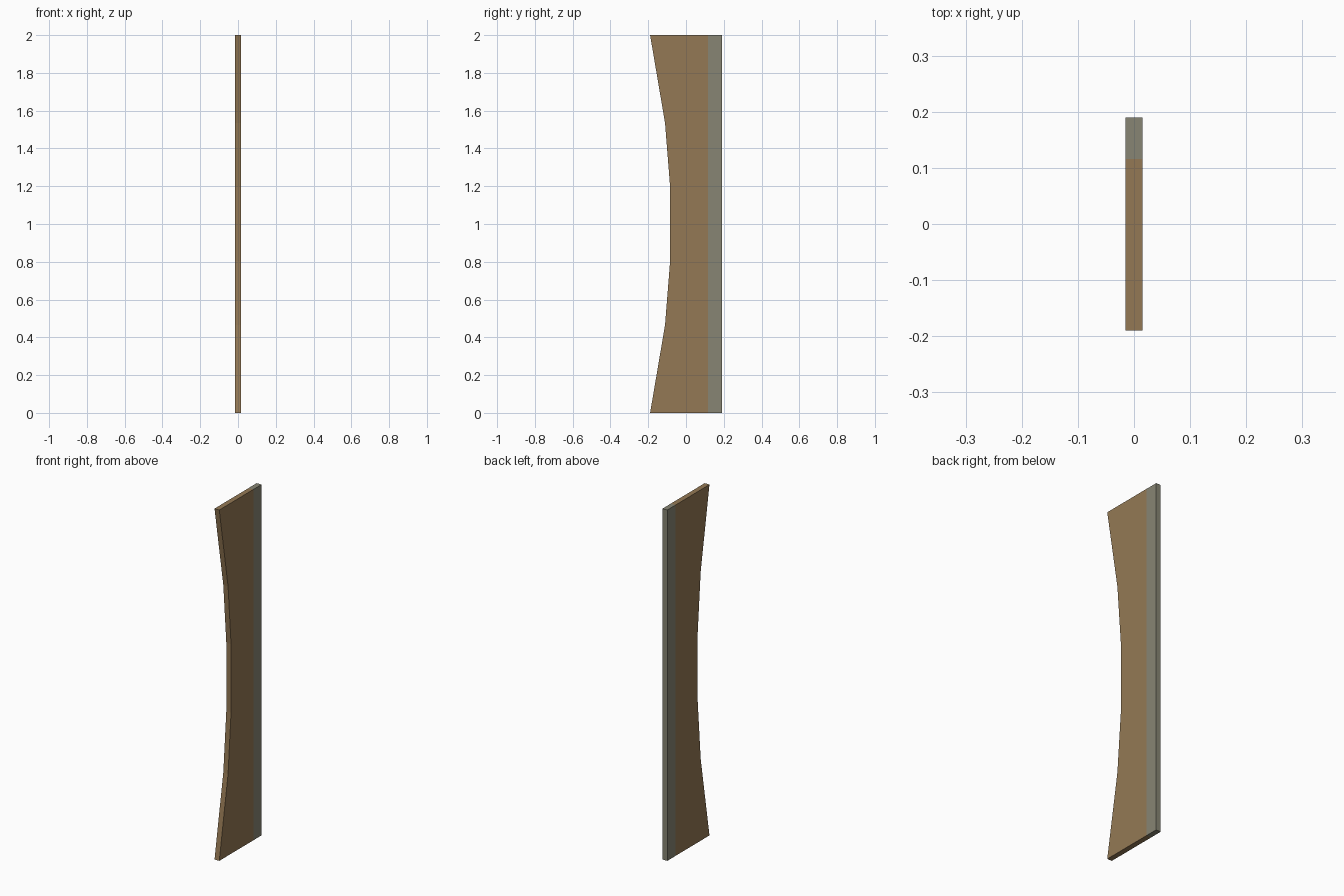
import bpy, bmesh

if "Cube" in bpy.data.objects:
    bpy.data.objects.remove(bpy.data.objects["Cube"])

HALF_T = 0.015   # half thickness in x
BACK = 0.19      # rear edge
SEAM = 0.116     # where the wood meets the grey strip


def make_mat(name, rgb):
    m = bpy.data.materials.new(name)
    m.diffuse_color = (*rgb, 1.0)
    m.use_nodes = True
    m.node_tree.nodes["Principled BSDF"].inputs["Base Color"].default_value = m.diffuse_color
    return m


wood = make_mat("brown wood", (0.296, 0.191, 0.089))
grey = make_mat("weathered grey", (0.242, 0.235, 0.174))

# Curved front edge: lower half mirrored to the upper half
lower = [(-0.19, 0.0), (-0.111, 0.465), (-0.084, 0.805)]
front = lower + [(y, 2.0 - z) for y, z in reversed(lower)]
profile = front + [(BACK, 2.0), (BACK, 0.0)]

# Extrude the profile into a thin board
bm = bmesh.new()
face = bm.faces.new([bm.verts.new((-HALF_T, y, z)) for y, z in profile])
ext = bmesh.ops.extrude_face_region(bm, geom=[face])
verts = [v for v in ext["geom"] if isinstance(v, bmesh.types.BMVert)]
bmesh.ops.translate(bm, verts=verts, vec=(2 * HALF_T, 0, 0))

# Cut the seam and colour the rear strip
bmesh.ops.bisect_plane(bm, geom=bm.verts[:] + bm.edges[:] + bm.faces[:],
                       plane_co=(0, SEAM, 0), plane_no=(0, 1, 0))
bmesh.ops.recalc_face_normals(bm, faces=bm.faces[:])
for f in bm.faces:
    f.material_index = 1 if f.calc_center_median().y > SEAM else 0

mesh = bpy.data.meshes.new("curved_board")
bm.to_mesh(mesh)
bm.free()
mesh.materials.append(wood)
mesh.materials.append(grey)
board = bpy.data.objects.new("curved_board", mesh)
bpy.context.collection.objects.link(board)
